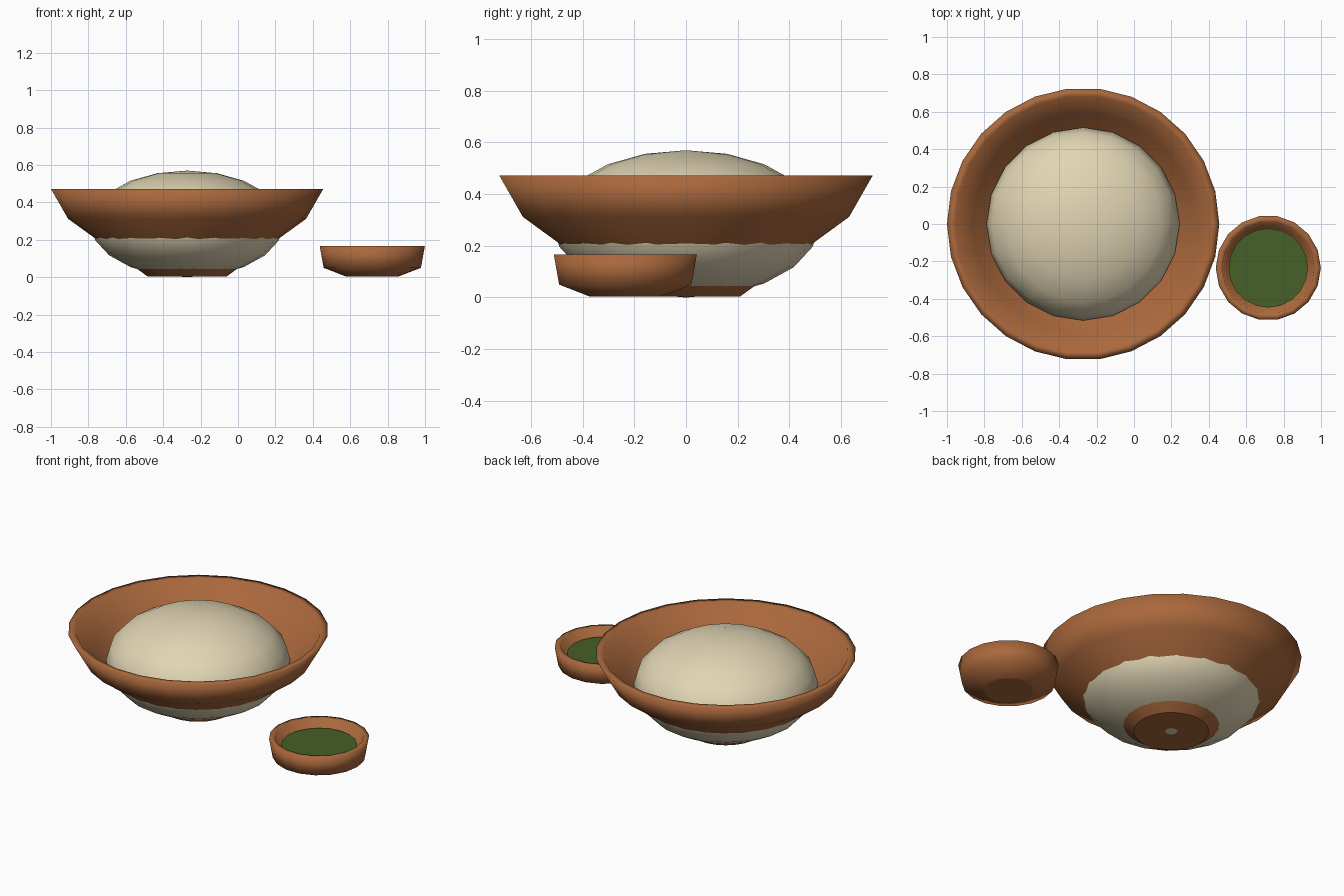
import bpy, bmesh, math

if "Cube" in bpy.data.objects:
    bpy.data.objects.remove(bpy.data.objects["Cube"])

def material(name, rgb):
    m = bpy.data.materials.new(name)
    m.diffuse_color = (*rgb, 1)
    m.use_nodes = True
    m.node_tree.nodes["Principled BSDF"].inputs["Base Color"].default_value = m.diffuse_color
    return m

CLAY = material("terracotta", (0.40, 0.138, 0.045))
DOUGH = material("cream", (0.75, 0.665, 0.456))
GREEN = material("herb green", (0.061, 0.115, 0.021))

def finish(bm, name, mat, loc):
    bmesh.ops.recalc_face_normals(bm, faces=bm.faces)
    mesh = bpy.data.meshes.new(name)
    bm.to_mesh(mesh)
    bm.free()
    mesh.materials.append(mat)
    ob = bpy.data.objects.new(name, mesh)
    ob.location = loc
    bpy.context.collection.objects.link(ob)
    return ob

def lathe(name, profile, sides, mat, loc):
    """Closed turned shape: flat cap at both profile ends, smooth walls."""
    bm = bmesh.new()
    rings = [[bm.verts.new((r * math.cos(math.tau * i / sides),
                            r * math.sin(math.tau * i / sides), z))
              for i in range(sides)] for r, z in profile]
    for a, b in zip(rings, rings[1:]):
        for i in range(sides):
            j = (i + 1) % sides
            bm.faces.new((a[i], a[j], b[j], b[i])).smooth = True
    for ring in (rings[0], rings[-1]):
        cap = bm.faces.new(ring)
        for e in cap.edges:
            e.smooth = False
    return finish(bm, name, mat, loc)

# Large bowl: foot, flared wall, rim, inner wall, inner floor
lathe("large_bowl",
      [(0.21, 0.003), (0.636, 0.312), (0.728, 0.472),
       (0.685, 0.472), (0.592, 0.325), (0.18, 0.04)],
      26, CLAY, (-0.272, 0, 0))

# Mound of food, a flattened ball that bulges through the bowl wall
bm = bmesh.new()
bmesh.ops.create_uvsphere(bm, u_segments=20, v_segments=10, radius=1)
bmesh.ops.scale(bm, vec=(0.516, 0.516, 0.285), verts=bm.verts)
for f in bm.faces:
    f.smooth = True
finish(bm, "food_mound", DOUGH, (-0.272, 0, 0.285))

# Small side bowl and its sauce
SIDE = (0.718, -0.235, 0)
lathe("small_bowl",
      [(0.138, 0.003), (0.26, 0.05), (0.281, 0.166),
       (0.247, 0.166), (0.225, 0.07), (0.13, 0.04)],
      18, CLAY, SIDE)
lathe("sauce", [(0.205, 0.09), (0.212, 0.122)], 20, GREEN, SIDE)
